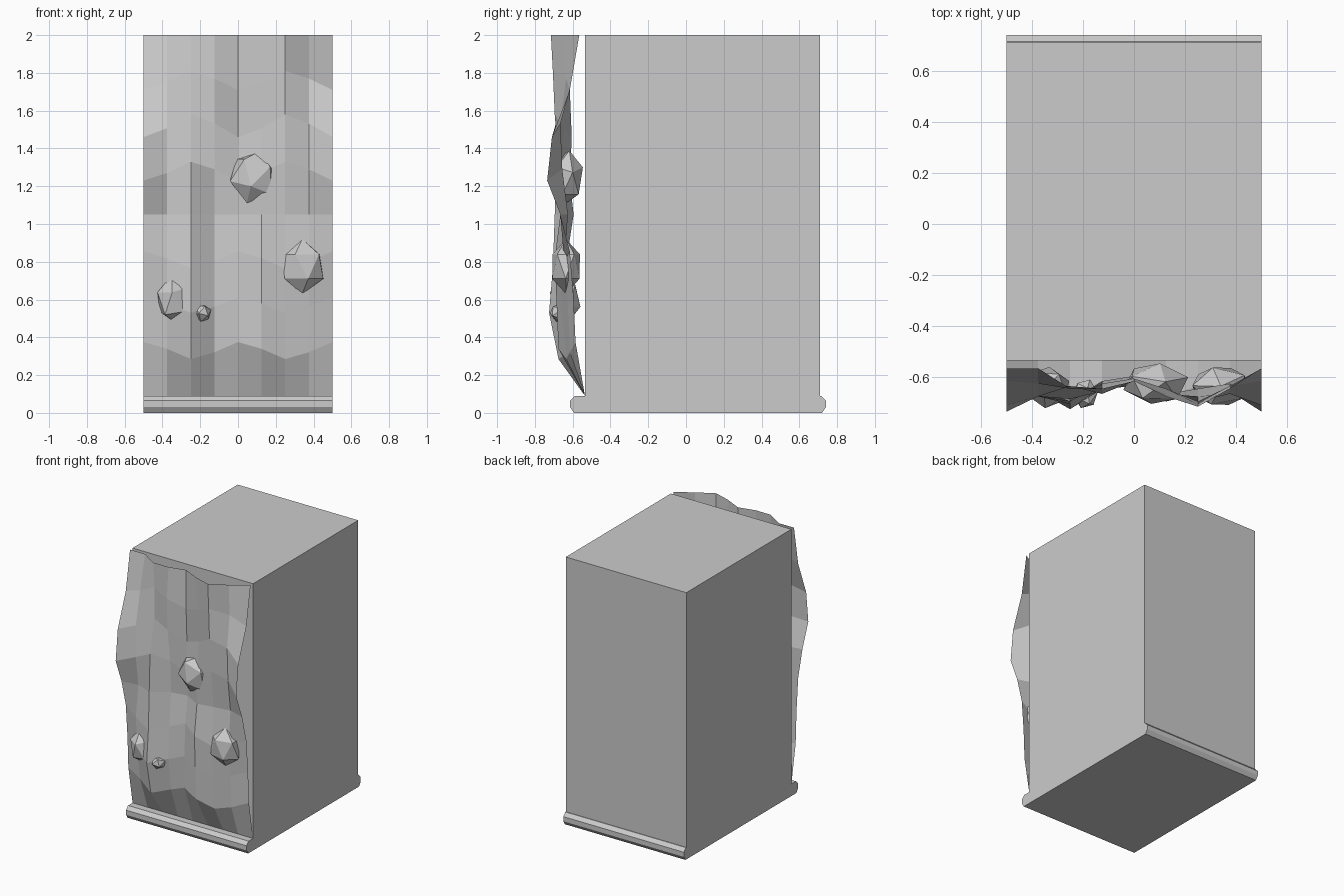
import bpy, bmesh
from mathutils import Matrix, Euler

if "Cube" in bpy.data.objects:
    bpy.data.objects.remove(bpy.data.objects["Cube"])


def finish(name, bm):
    bmesh.ops.recalc_face_normals(bm, faces=bm.faces)
    mesh = bpy.data.meshes.new(name)
    bm.to_mesh(mesh)
    bm.free()
    obj = bpy.data.objects.new(name, mesh)
    bpy.context.collection.objects.link(obj)
    return obj


def extrude_profile(name, profile, half=0.5):
    """Solid from a (y, z) outline, running along x."""
    bm = bmesh.new()
    face = bm.faces.new([bm.verts.new((-half, y, z)) for y, z in profile])
    ext = bmesh.ops.extrude_face_region(bm, geom=[face])
    verts = [v for v in ext["geom"] if isinstance(v, bmesh.types.BMVert)]
    bmesh.ops.translate(bm, verts=verts, vec=(2 * half, 0, 0))
    return finish(name, bm)


FRONT, BACK = -0.535, 0.71

# Plain wall block
extrude_profile("wall_block", [(FRONT, 0), (BACK, 0), (BACK, 2), (FRONT, 2)])

# Chamfered floor trims, front and back
for name, y0, depth, s in (("front_trim", FRONT, 0.078, -1), ("back_trim", BACK, 0.03, 1)):
    outline = [(0, 0), (depth - 0.02, 0), (depth, 0.03), (depth, 0.065),
               (depth - 0.025, 0.09), (0, 0.09)]
    extrude_profile(name, [(y0 + s * d, z) for d, z in outline])

# Rock face: open sheet, relief depth per row; the last column repeats the first
ROWS = [
    (0.09, 0.00, [0] * 8),
    (0.33, 0.045, [.05, .09, .14, .08, .10, .14, .10, .08]),
    (0.57, 0.04, [.06, .12, .19, .11, .10, .15, .12, .09]),
    (0.81, 0.045, [.08, .14, .17, .10, .09, .16, .13, .11]),
    (1.05, 0.00, [.13, .11, .16, .08, .06, .13, .11, .09]),
    (1.28, -0.05, [.20, .14, .15, .09, .08, .13, .14, .12]),
    (1.52, -0.06, [.175, .14, .10, .12, .07, .11, .16, .13]),
    (1.76, -0.05, [.08, .09, .10, .13, .08, .13, .17, .10]),
    (2.00, 0.00, [.03, .03, .11, .11, .08, .14, .18, .11]),
]
WAVE = [1, 0.2, -1, -0.2]
bm = bmesh.new()
grid = []
for z, amp, depths in ROWS:
    grid.append([bm.verts.new((-0.5 + i / 8, FRONT - depths[i % 8], z + amp * WAVE[i % 4]))
                 for i in range(9)])
for low, high in zip(grid, grid[1:]):
    for i in range(8):
        bm.faces.new((low[i], low[i + 1], high[i + 1], high[i]))
sheet = finish("rock_face", bm)
if sum(p.normal.y for p in sheet.data.polygons) > 0:
    sheet.data.flip_normals()

# Faceted stones embedded in the rock face
STONES = [
    ((0.085, -0.625, 1.25), (0.135, 0.085, 0.145), 0.3),
    ((0.34, -0.635, 0.775), (0.125, 0.085, 0.145), 0.0),
    ((-0.34, -0.64, 0.60), (0.095, 0.085, 0.13), -0.2),
    ((-0.19, -0.665, 0.53), (0.05, 0.06, 0.05), 0.4),
]
for n, (loc, size, turn) in enumerate(STONES, 1):
    bm = bmesh.new()
    rot = Euler((0, turn, 0.3 * n)).to_matrix().to_4x4()
    bmesh.ops.create_icosphere(bm, subdivisions=1, radius=1.0,
                               matrix=Matrix.LocRotScale(loc, None, size) @ rot)
    finish(f"stone_{n}", bm)
